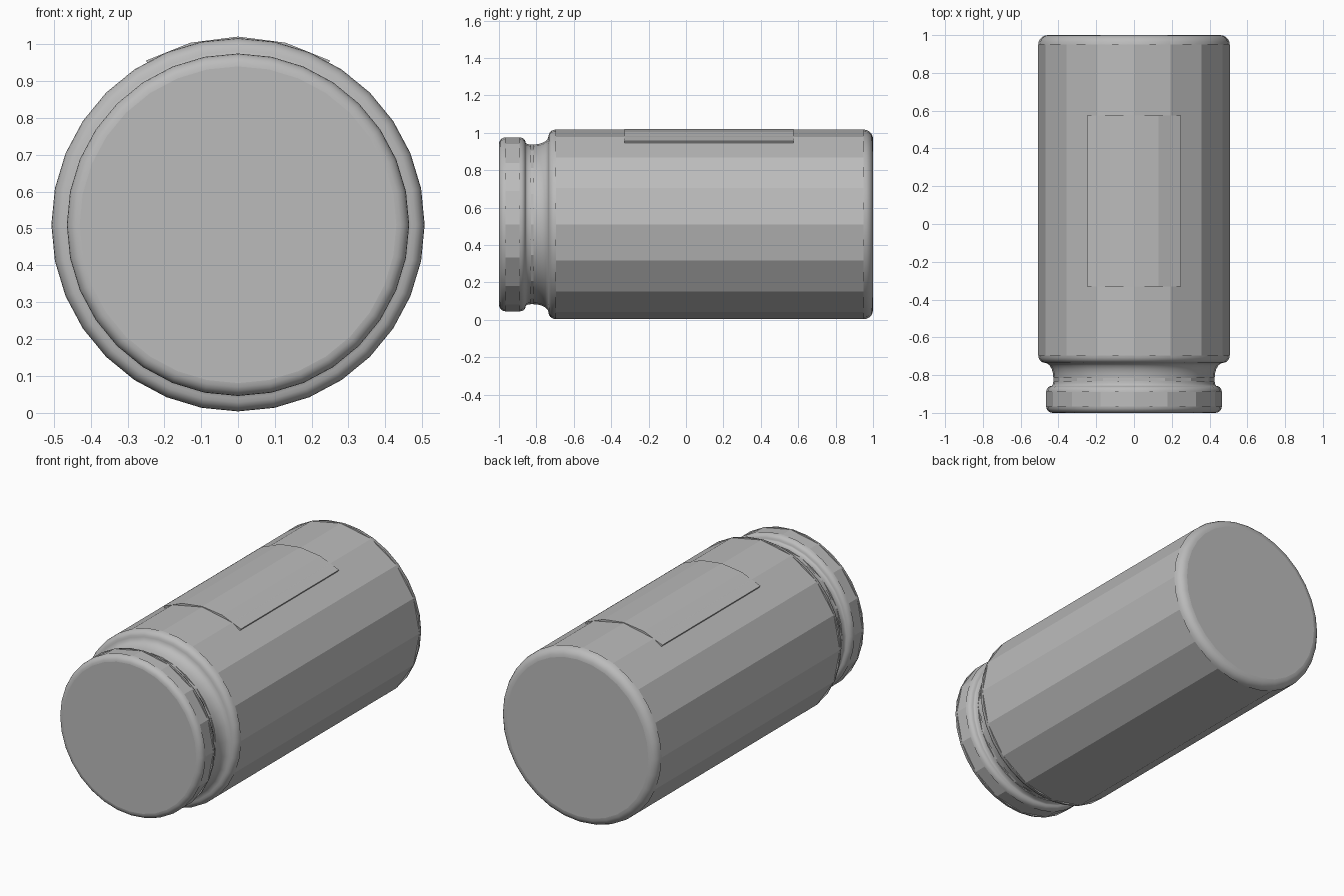
import bpy
import bmesh
from math import sin, cos, pi, asin

cube = bpy.data.objects.get("Cube")
if cube:
    bpy.data.objects.remove(cube, do_unlink=True)

AXIS_Z = 0.51      # height of the cylinder axis
BODY_R = 0.507
LIP_R = 0.465
NECK_R = 0.427
SIDES = 16         # facets on straight sections
COLS = SIDES * 2   # finer columns on the rounded edges

grey = bpy.data.materials.new("plain grey")
grey.use_nodes = True
colour = (0.5, 0.5, 0.5, 1)
grey.diffuse_color = colour
grey.node_tree.nodes["Principled BSDF"].inputs["Base Color"].default_value = colour


def finish(name, bm):
    bmesh.ops.recalc_face_normals(bm, faces=bm.faces)
    mesh = bpy.data.meshes.new(name)
    bm.to_mesh(mesh)
    bm.free()
    mesh.materials.append(grey)
    obj = bpy.data.objects.new(name, mesh)
    bpy.context.collection.objects.link(obj)
    return obj


def arc(cy, cr, ry, rr, start, end, steps=5):
    """Rounded stretch of profile as (y, radius, coarse) points."""
    pts = []
    for i in range(steps + 1):
        a = (start + (end - start) * i / steps) * pi / 180
        pts.append((cy + ry * cos(a), cr + rr * sin(a), False))
    return pts


def straight(y0, y1, r):
    return [(y0, r, True), (y1, r, True)]


def lathe(name, profile):
    """Spin a profile round the y axis; coarse rings lie on a 16-sided prism."""
    bm = bmesh.new()
    rings = []
    for y, r, coarse in profile:
        ring = []
        for i in range(COLS):
            a = 2 * pi * i / COLS
            k = cos(pi / SIDES) if coarse and i % 2 else 1
            ring.append(bm.verts.new((r * k * sin(a), y, AXIS_Z + r * k * cos(a))))
        rings.append(ring)
    for n in range(len(rings) - 1):
        a, b = rings[n], rings[n + 1]
        flat = profile[n][2] or profile[n + 1][2]
        for i in range(COLS):
            j = (i + 1) % COLS
            face = bm.faces.new((a[i], a[j], b[j], b[i]))
            face.smooth = not flat
    bm.faces.new(rings[0])
    bm.faces.new(rings[-1])
    bmesh.ops.remove_doubles(bm, verts=bm.verts, dist=0.0001)
    return finish(name, bm)


# Lip, neck groove, shoulder and main body in one turned profile
profile = [(-1, NECK_R, True)]
profile += arc(-0.965, LIP_R - 0.035, 0.035, 0.035, 180, 90)    # front lip edge
profile += straight(-0.965, -0.89, LIP_R)
profile += arc(-0.89, LIP_R - 0.026, 0.032, 0.026, 90, 0)       # back lip edge
profile += arc(-0.83, NECK_R + 0.012, 0.028, 0.012, 180, 270)   # groove corner
profile += straight(-0.83, -0.815, NECK_R)
profile += arc(-0.815, NECK_R + 0.045, 0.08, 0.045, 270, 360)   # flared neck
profile += arc(-0.695, BODY_R - 0.035, 0.04, 0.035, 180, 90)    # shoulder
profile += straight(-0.695, 0.95, BODY_R)
profile += arc(0.95, BODY_R - 0.05, 0.05, 0.05, 90, 0)          # base edge
profile.append((1, BODY_R - 0.05, True))
lathe("canister_body", profile)

# Thin curved panel lying on the top of the body
PANEL_R = 0.511
half = asin(0.25 / PANEL_R)
bm = bmesh.new()
rows = []
for i in range(5):
    a = half * (i / 2 - 1)
    rows.append([bm.verts.new((r * sin(a), y, AXIS_Z + r * cos(a)))
                 for y, r in ((-0.33, PANEL_R), (0.575, PANEL_R),
                              (0.575, 0.49), (-0.33, 0.49))])
for a, b in zip(rows, rows[1:]):
    for k in range(4):
        m = (k + 1) % 4
        bm.faces.new((a[k], a[m], b[m], b[k]))
bm.faces.new(rows[0])
bm.faces.new(rows[-1])
finish("top_panel", bm)
